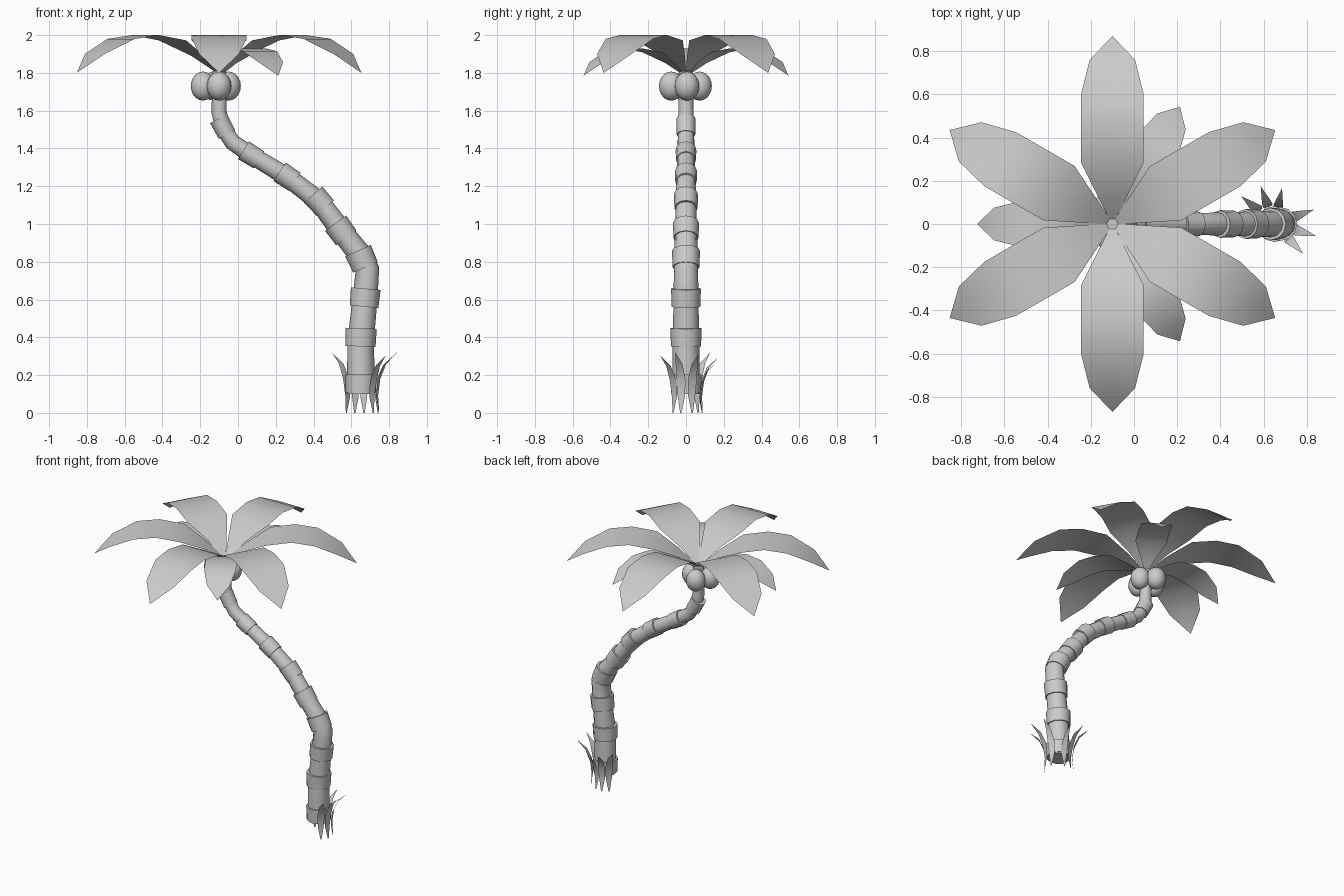
import bpy
import bmesh
from math import radians, cos, sin, pi
from mathutils import Vector, Matrix

cube = bpy.data.objects.get("Cube")
if cube:
    bpy.data.objects.remove(cube, do_unlink=True)

grey = bpy.data.materials.new("plain grey")
grey.use_nodes = True
grey.diffuse_color = (0.6, 0.6, 0.6, 1)
grey.node_tree.nodes["Principled BSDF"].inputs["Base Color"].default_value = (0.6, 0.6, 0.6, 1)


def finish(bm, name, angle=40, closed=True):
    """Turn a bmesh into a shaded object."""
    if closed:
        bmesh.ops.recalc_face_normals(bm, faces=bm.faces)
    mesh = bpy.data.meshes.new(name)
    bm.to_mesh(mesh)
    bm.free()
    mesh.materials.append(grey)
    obj = bpy.data.objects.new(name, mesh)
    bpy.context.collection.objects.link(obj)
    bpy.ops.object.select_all(action="DESELECT")
    obj.select_set(True)
    bpy.context.view_layer.objects.active = obj
    bpy.ops.object.shade_smooth_by_angle(angle=radians(angle))
    return obj


def tube(bm, rows, sides=12):
    """Sweep a circle through rows of (centre, direction, radius), with capped ends."""
    rings = []
    for centre, direction, radius in rows:
        d = direction.normalized()
        side = Vector((0, 1, 0))
        up = side.cross(d)
        rings.append([bm.verts.new(centre + radius * (cos(a) * side + sin(a) * up))
                      for a in (2 * pi * i / sides for i in range(sides))])
    for low, high in zip(rings, rings[1:]):
        for i in range(sides):
            j = (i + 1) % sides
            bm.faces.new((low[i], low[j], high[j], high[i]))
    bm.faces.new(rings[0])
    bm.faces.new(rings[-1])


def blade(name, outline, centre, angle, scale=1.0):
    """Thin leaf from rows of (distance out, height, half width), turned about z."""
    bm = bmesh.new()
    place = Matrix.Translation(centre) @ Matrix.Rotation(radians(angle), 4, "Z") @ Matrix.Scale(scale, 4)
    rows = [[bm.verts.new(place @ Vector((r, w * s, z))) for s in (-1, 0, 1)] if w
            else [bm.verts.new(place @ Vector((r, 0, z)))] * 3 for r, z, w in outline]
    for a, b in zip(rows, rows[1:]):
        for i in (0, 1):
            corners = list(dict.fromkeys((a[i], b[i], b[i + 1], a[i + 1])))
            bm.faces.new(corners)
    return finish(bm, name, 60, closed=False)


# Trunk: a tapering bent stem, (x, z, radius)
stem = [(0.65, 0.10, 0.074), (0.65, 0.39, 0.070), (0.672, 0.60, 0.066),
        (0.685, 0.76, 0.064), (0.645, 0.84, 0.062), (0.545, 0.965, 0.058),
        (0.43, 1.12, 0.054), (0.26, 1.25, 0.050), (0.07, 1.365, 0.046),
        (-0.03, 1.434, 0.044), (-0.08, 1.51, 0.042), (-0.1, 1.59, 0.040),
        (-0.1, 1.81, 0.037)]
points = [Vector((x, 0, z)) for x, z, r in stem]
last = len(points) - 1
rows = []
for i, p in enumerate(points):
    before = (p - points[i - 1]).normalized() if i else Vector()
    after = (points[i + 1] - p).normalized() if i < last else Vector()
    rows.append((p, before + after, stem[i][2]))
bm = bmesh.new()
tube(bm, rows)
finish(bm, "trunk")

# Bark rings: short collars around the stem, (x, z, lean from vertical, radius)
collars = [(0.65, 0.155, 0, 0.083), (0.65, 0.40, 2, 0.083), (0.672, 0.61, 5, 0.079),
           (0.655, 0.815, -24, 0.074), (0.545, 0.965, -36, 0.069), (0.43, 1.12, -42, 0.064),
           (0.26, 1.25, -56, 0.059), (0.07, 1.365, -58, 0.055), (-0.08, 1.515, -28, 0.051)]
for x, z, lean, radius in collars:
    axis = Vector((sin(radians(lean)), 0, cos(radians(lean))))
    centre = Vector((x, 0, z))
    bm = bmesh.new()
    tube(bm, [(centre - 0.048 * axis, axis, radius * 0.96), (centre + 0.048 * axis, axis, radius)])
    finish(bm, "bark_ring")

# Coconuts under the crown
for x, y in ((-0.1, -0.078), (-0.13, 0.072), (-0.185, -0.015), (-0.05, 0.005)):
    bm = bmesh.new()
    bmesh.ops.create_uvsphere(bm, u_segments=16, v_segments=10, radius=1,
                              matrix=Matrix.Translation((x, y, 1.73)) @ Matrix.Diagonal((0.065, 0.065, 0.077, 1)))
    finish(bm, "coconut", 60)

# Fronds: six long ones above, three smaller ones between and below
frond = [(0.01, 0, 0.008), (0.13, 0.09, 0.068), (0.285, 0.172, 0.145), (0.45, 0.2, 0.145),
         (0.6, 0.18, 0.145), (0.76, 0.1, 0.105), (0.87, 0, 0)]
for angle in range(30, 390, 60):
    blade("upper_frond", frond, (-0.1, 0, 1.8), angle)
for angle in (60, 180, 300):
    blade("lower_frond", frond, (-0.1, 0, 1.785), angle, 0.72)

# Grass blades around the foot, in two clumps
grass = [(0.1, 0, 0.004), (0.09, 0.09, 0.02), (0.1, 0.18, 0.026), (0.135, 0.26, 0.018), (0.2, 0.32, 0)]
for angle, scale in ((-46, 0.95), (-16, 1), (20, 0.97), (78, 0.85), (110, 0.93), (140, 1)):
    blade("grass_blade", grass, (0.65, 0, 0), angle, scale)
